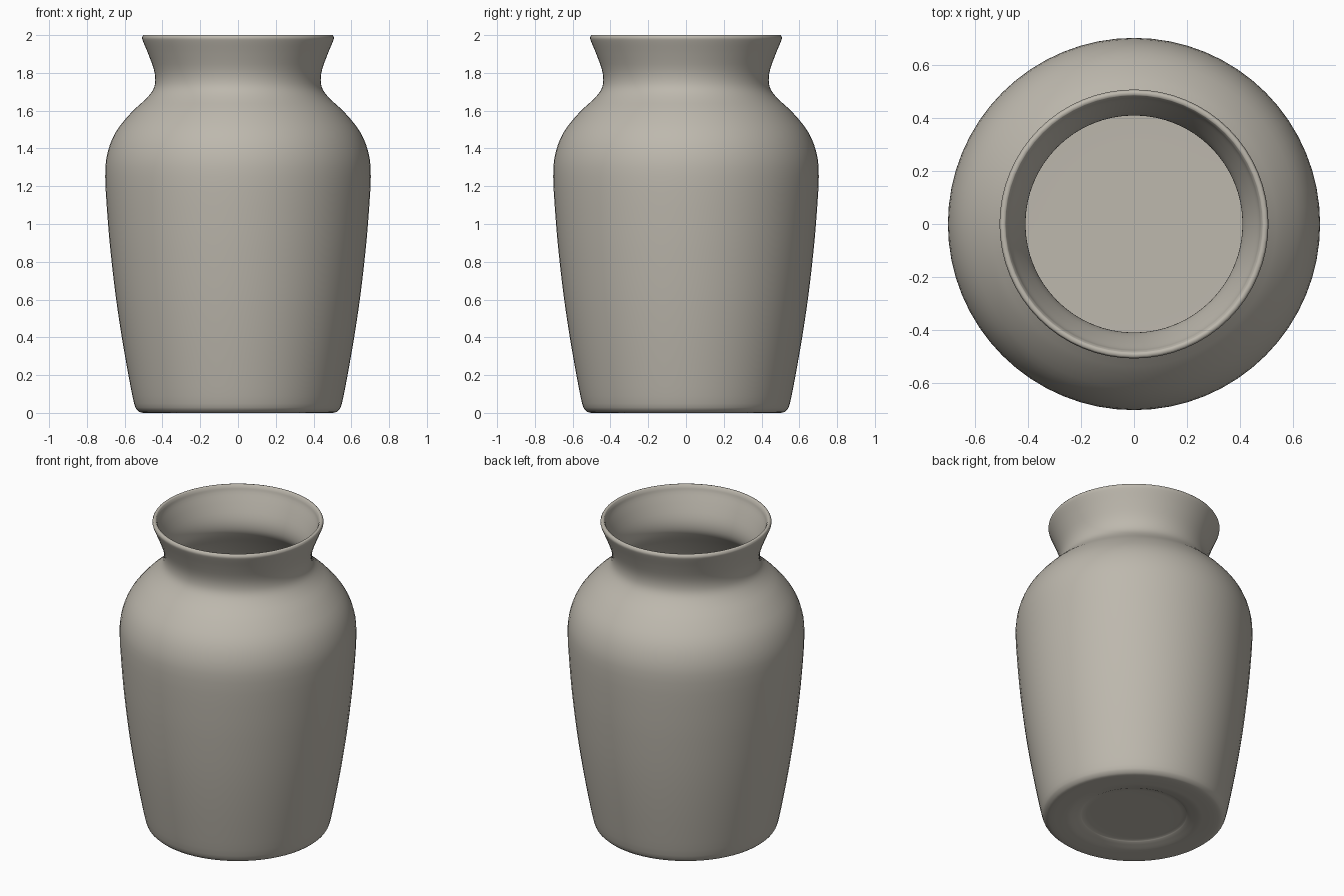
import bpy, bmesh, math
from mathutils import Vector

cube = bpy.data.objects.get("Cube")
if cube:
    bpy.data.objects.remove(cube, do_unlink=True)

# Glazed clay colour
clay = bpy.data.materials.new("warm grey clay")
clay.use_nodes = True
clay.diffuse_color = (0.51, 0.48, 0.42, 1)
clay.node_tree.nodes["Principled BSDF"].inputs["Base Color"].default_value = clay.diffuse_color


def smooth_path(points, steps=3):
    """Catmull-Rom curve through (radius, height) points."""
    p = [Vector(q) for q in points]
    p = [p[0]] + p + [p[-1]]
    path = []
    for a, b, c, d in zip(p, p[1:], p[2:], p[3:]):
        for i in range(steps):
            t = i / steps
            path.append(0.5 * (2 * b + (c - a) * t + (2 * a - 5 * b + 4 * c - d) * t ** 2
                               + (3 * b - a - 3 * c + d) * t ** 3))
    return path + [p[-1]]


# Underside with a shallow dish, then foot, belly, shoulder, neck and flared lip
underside = [(0, 0.025), (0.28, 0.025), (0.32, 0.018), (0.38, 0.003), (0.42, 0)]
outside = [(0.5, 0), (0.53, 0.012), (0.55, 0.05), (0.58, 0.2), (0.615, 0.4), (0.645, 0.6),
           (0.669, 0.8), (0.688, 1.0), (0.703, 1.25), (0.69, 1.38), (0.645, 1.49),
           (0.565, 1.59), (0.49, 1.66), (0.45, 1.71), (0.438, 1.76), (0.446, 1.82),
           (0.475, 1.9), (0.5, 1.96), (0.508, 1.985), (0.502, 2)]

# Inner wall follows the outer wall at constant thickness
wall = 0.028
inside = [(r - wall, z) for r, z in reversed(outside[3:18])]
lip = [(0.487, 2), (0.479, 1.985)]
floor = [(0.52, 0.08), (0.49, 0.05), (0.44, 0.042), (0, 0.042)]

profile = smooth_path(underside + outside) + smooth_path(lip + inside + floor)

# Revolve the profile into the vessel
bm = bmesh.new()
verts = [bm.verts.new((max(q.x, 0), 0, q.y)) for q in profile]
edges = [bm.edges.new(pair) for pair in zip(verts, verts[1:])]
bmesh.ops.spin(bm, geom=verts + edges, cent=(0, 0, 0), axis=(0, 0, 1),
               angle=math.tau, steps=64, use_merge=True)
bmesh.ops.remove_doubles(bm, verts=bm.verts, dist=0.0005)
bmesh.ops.recalc_face_normals(bm, faces=bm.faces)

mesh = bpy.data.meshes.new("vase")
bm.to_mesh(mesh)
bm.free()
mesh.materials.append(clay)
vase = bpy.data.objects.new("vase", mesh)
bpy.context.collection.objects.link(vase)
bpy.context.view_layer.objects.active = vase
vase.select_set(True)
bpy.ops.object.shade_smooth_by_angle(angle=math.radians(60))
